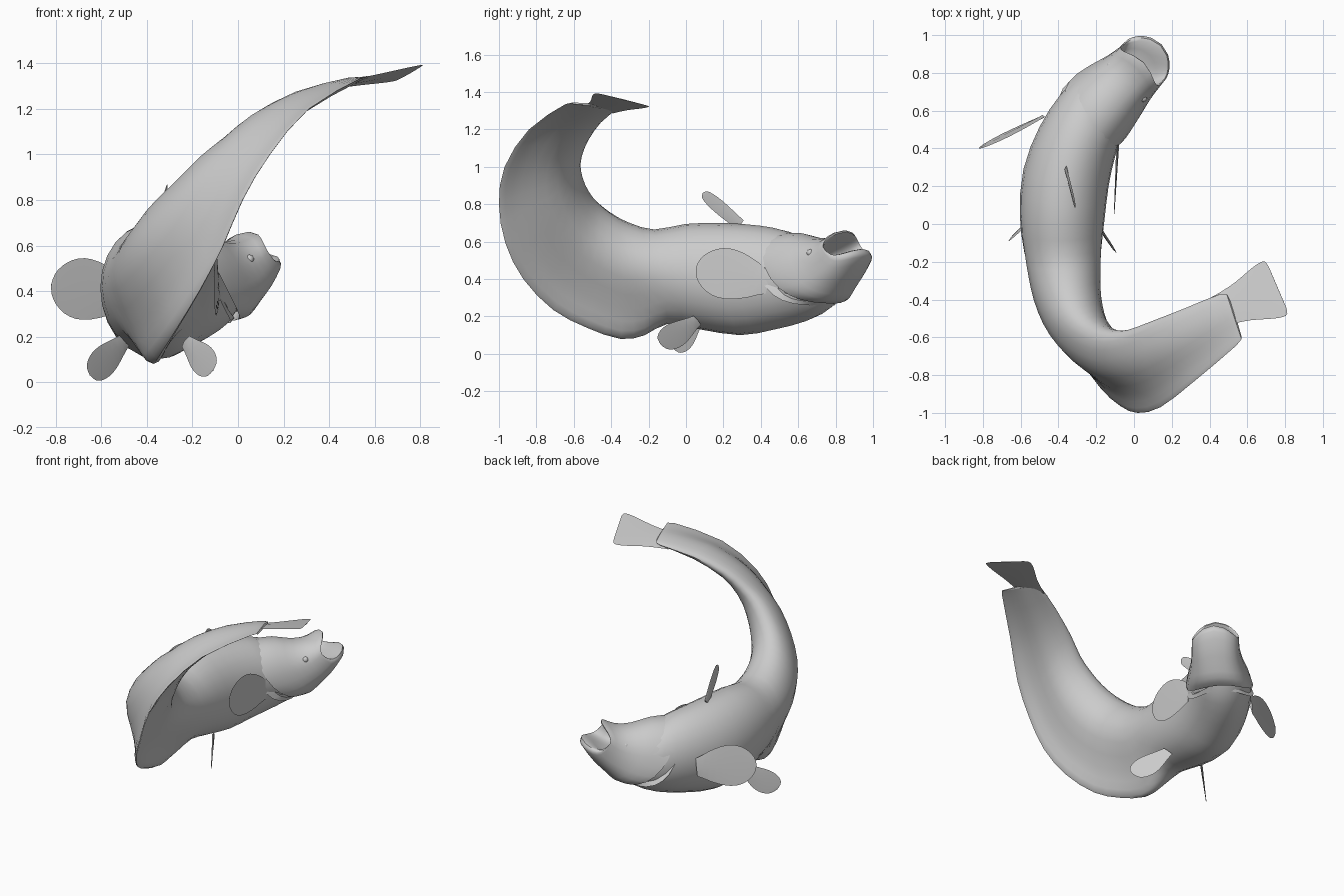
import bpy, bmesh, math
from mathutils import Vector as V

if "Cube" in bpy.data.objects:
    bpy.data.objects.remove(bpy.data.objects["Cube"])


def finish(name, bm, angle=50):
    bmesh.ops.remove_doubles(bm, verts=bm.verts, dist=1e-5)
    bmesh.ops.recalc_face_normals(bm, faces=bm.faces)
    me = bpy.data.meshes.new(name)
    bm.to_mesh(me)
    bm.free()
    ob = bpy.data.objects.new(name, me)
    bpy.context.collection.objects.link(ob)
    bpy.ops.object.select_all(action='DESELECT')
    ob.select_set(True)
    bpy.context.view_layer.objects.active = ob
    bpy.ops.object.shade_smooth_by_angle(angle=math.radians(angle))
    return ob


def spline(rows, sub):
    """Catmull-Rom through rows of numbers."""
    out = []
    for i in range(len(rows) - 1):
        a, b, c, d = (rows[min(max(i + j, 0), len(rows) - 1)] for j in (-1, 0, 1, 2))
        for k in range(sub):
            t = k / sub
            out.append([q + t / 2 * (r - p + t * (2*p - 5*q + 4*r - s + t * (3*(q - r) + s - p)))
                        for p, q, r, s in zip(a, b, c, d)])
    return out + [list(rows[-1])]


def loft(name, stations, sub=2, n=24, lateral=None):
    """Station: back point xyz, belly point xyz, half width, keel, bow of the sides, roundness power."""
    rows = spline(stations, sub)
    mids = [(V(r[:3]) + V(r[3:6])) / 2 for r in rows]
    bm = bmesh.new()
    rings = []
    for i, r in enumerate(rows):
        up = V(r[:3]) - V(r[3:6])
        side = lateral or (mids[min(i + 1, len(rows) - 1)] - mids[max(i - 1, 0)]).cross(up).normalized()
        hw, keel, bow, power = r[6:10]
        ring = []
        for j in range(n):
            a = 2 * math.pi * j / n
            c, s = (math.copysign(abs(f) ** power, f) for f in (math.cos(a), math.sin(a)))
            t = min(max(((1 - c) / 2 - 0.3) / 0.6, 0), 1)
            w = hw * s * (1 - keel * t * t * (3 - 2 * t))
            p = mids[i] + up * c / 2 + side * w - V((.7, .7, .8)) * bow * s * s
            ring.append(bm.verts.new(p))
        rings.append(ring)
    for a, b in zip(rings, rings[1:]):
        for j in range(n):
            k = (j + 1) % n
            bm.faces.new((a[j], a[k], b[k], b[j]))
    bm.faces.new(rings[0])
    bm.faces.new(rings[-1])
    return finish(name, bm)


def fin(name, base, tip, across, widths, thick=0.008):
    """Thin round-ended fin: half widths from base to tip, spaced closer near the tip."""
    base, tip, across = V(base), V(tip), V(across).normalized()
    nrm = (tip - base).cross(across).normalized()
    prof = spline([[w] for w in widths], 2)
    bm = bmesh.new()
    rows = []
    for i, (w,) in enumerate(prof):
        t = math.sin(i / (len(prof) - 1) * math.pi / 2)
        c = base.lerp(tip, t)
        h = nrm * thick * (1 - 0.8 * t)
        rows.append([bm.verts.new(p) for p in (c - across * w, c + h, c + across * w, c - h)])
    for a, b in zip(rows, rows[1:]):
        for j in range(4):
            k = (j + 1) % 4
            bm.faces.new((a[j], a[k], b[k], b[j]))
    bm.faces.new(rows[0])
    bm.faces.new(rows[-1])
    return finish(name, bm)


# Body sweeping back into the raised, flattened tail with its long belly fin
trunk = [
    (-.13, .66, .58, -.02, .82, .34, .12, 0),
    (-.20, .60, .62, -.10, .75, .24, .17, 0),
    (-.25, .52, .66, -.20, .64, .175, .195, 0),
    (-.31, .40, .685, -.29, .47, .13, .215, 0),
    (-.36, .20, .70, -.36, .29, .10, .23, 0),
    (-.38, .00, .695, -.38, .08, .13, .225, 0),
    (-.375, -.17, .665, -.38, -.10, .16, .21, .1),
    (-.36, -.30, .70, -.38, -.22, .10, .20, .4),
    (-.345, -.38, .74, -.37, -.35, .08, .19, .55)]
tail = [
    (-.32, -.45, .79, -.33, -.53, .14, .175, .65),
    (-.27, -.51, .85, -.27, -.71, .235, .155, .7),
    (-.20, -.55, .92, -.17, -.87, .40, .135, .75),
    (-.12, -.57, 1.0, -.07, -.965, .59, .115, .8),
    (-.03, -.56, 1.07, .02, -1.0, .80, .09, .8),
    (.08, -.52, 1.16, .14, -.97, 1.0, .07, .8),
    (.26, -.45, 1.25, .31, -.84, 1.20, .05, .8),
    (.46, -.37, 1.31, .54, -.645, 1.335, .02, .7),
    (.50, -.39, 1.315, .57, -.60, 1.335, .007, .5)]
loft("body", [r + (0, 1) for r in trunk + tail])

# Head with gill cover edge, broad open mouth and cavity
SIDE = V((.707, -.707, 0))
gill = [(-.20, .57, .61, -.03, .80, .31, .17, 0, .07, .9),
        (-.235, .525, .64, -.05, .785, .275, .206, 0, .07, .9)]
loft("head", gill + [
    (-.23, .53, .645, -.045, .79, .272, .21, 0, .07, .9),
    (-.16, .62, .645, .00, .82, .29, .192, 0, .06, .85),
    (-.08, .71, .62, .05, .86, .355, .167, 0, .055, .8),
    (-.01, .785, .625, .10, .905, .43, .153, 0, .06, .72),
    (.045, .845, .66, .142, .948, .52, .148, 0, .07, .62),
    (.05, .855, .655, .142, .948, .55, .145, 0, .07, .62),
    (.045, .85, .645, .128, .93, .56, .133, 0, .07, .62),
    (-.01, .79, .59, .03, .85, .49, .10, 0, .04, .8),
    (-.06, .74, .54, -.05, .76, .48, .05, 0, 0, 1)], lateral=SIDE)

# Second gill fold just behind the cover
shift = (-.01, -.01, -.03, -.035, -.035, -.015, .004, 0, .02, 0)
loft("gill_fold", [[v + d for v, d in zip(r, shift)]
                   for r in gill + [(-.18, .59, .60, -.02, .80, .30, .17, 0, .07, .9)]],
     sub=1, lateral=SIDE)

# Eyes and nostrils mirrored across the head's middle plane
for part, (x, y, z), rad in (("eye", (.05, .665, .54), .02), ("nostril", (.01, .75, .605), .011)):
    for side, p in (("right", (x, y, z)), ("left", (y - .79, x + .79, z))):
        bm = bmesh.new()
        bmesh.ops.create_uvsphere(bm, u_segments=12, v_segments=8, radius=rad)
        bmesh.ops.translate(bm, verts=bm.verts, vec=p)
        finish(part + "_" + side, bm)

# Fins
leaf = (.06, .10, .128, .135, .118, .085, .045, 0)
fin("pectoral_fin_left", (-.48, .57, .38), (-.82, .40, .43), (.15, -.05, 1), leaf)
fin("pectoral_fin_right", (-.085, .44, .38), (-.105, .055, .465), (.02, .25, 1), leaf)
small = (.035, .055, .075, .078, .065, .04, 0)
fin("pelvic_fin_left", (-.49, .07, .19), (-.65, -.07, .03), (-.5, -.6, .7), small)
fin("pelvic_fin_right", (-.23, .06, .18), (-.11, -.135, .05), (.5, -.6, .7), small)
fin("dorsal_fin", (-.36, .29, .69), (-.31, .09, .86), (.05, .6, .8), (.03, .034, .036, .032, .022, 0))
fin("tail_fin", (.44, -.465, 1.305), (.76, -.335, 1.36), (-.12, .28, -.07),
    (.085, .096, .112, .134, .152, .160, .155, .12))
